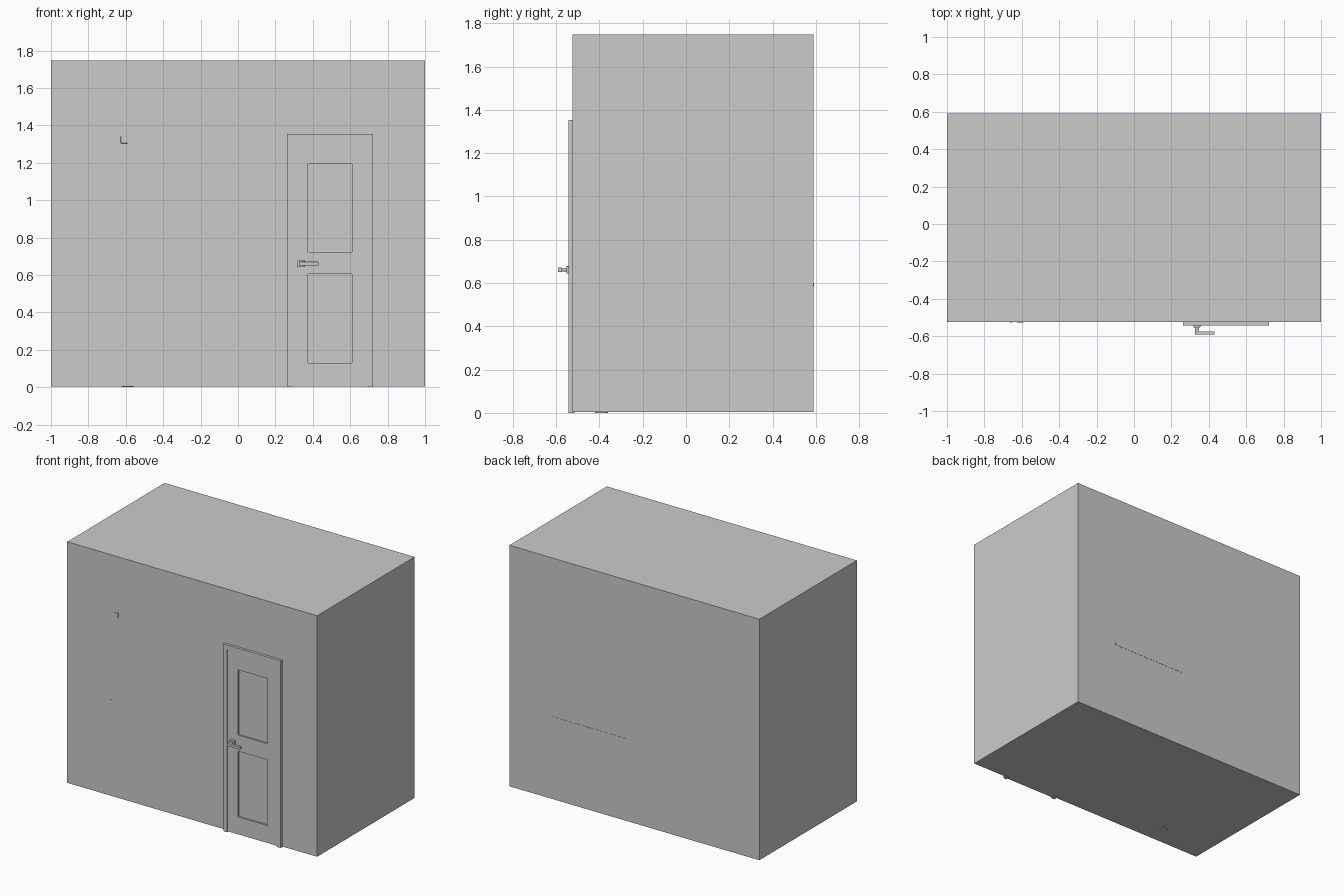
import bpy
import math

if "Cube" in bpy.data.objects:
    bpy.data.objects.remove(bpy.data.objects["Cube"])

WALL, BACK, FLOOR = -0.524, 0.59, 0.004


def box(name, x, y, z, bevel=0.0):
    bpy.ops.mesh.primitive_cube_add(size=1, location=[sum(r) / 2 for r in (x, y, z)])
    ob = bpy.context.object
    ob.name = name
    ob.scale = [r[1] - r[0] for r in (x, y, z)]
    bpy.ops.object.transform_apply(location=False, rotation=False, scale=True)
    if bevel:
        mod = ob.modifiers.new("bevel", "BEVEL")
        mod.width, mod.segments = bevel, 2
    return ob


def rod(name, loc, radius, depth, rot=(0, 0, 0), sides=24):
    bpy.ops.mesh.primitive_cylinder_add(vertices=sides, radius=radius, depth=depth,
                                        location=loc, rotation=rot)
    ob = bpy.context.object
    ob.name = name
    bpy.ops.object.shade_smooth_by_angle()
    return ob


# Room shell
box("room", (-1, 1), (WALL, BACK), (FLOOR, 1.747))

# Door frame: two jambs and a head
x0, x1, top, w = 0.263, 0.722, 1.353, 0.03
front = -0.543
for side, x in (("left", x0), ("right", x1 - w)):
    box(f"door_jamb_{side}", (x, x + w), (front, WALL + 0.01), (0, top))
box("door_head", (x0 + w, x1 - w), (front, WALL + 0.01), (top - w, top))

# Door leaf: stiles and rails leave two recessed panels
px0, px1, leaf = 0.375, 0.61, -0.536
for side, xs in (("left", (x0 + w, px0)), ("right", (px1, x1 - w))):
    box(f"door_stile_{side}", xs, (leaf, WALL + 0.01), (FLOOR, top - w))
for part, zs in (("bottom", (FLOOR, 0.13)), ("middle", (0.605, 0.722)), ("top", (1.193, top - w))):
    box(f"door_rail_{part}", (px0, px1), (leaf, WALL + 0.01), zs)

# Lever handle
box("handle_plate", (0.318, 0.355), (-0.553, leaf + 0.005), (0.643, 0.678), 0.003)
rod("handle_stem", (0.336, -0.566, 0.661), 0.009, 0.04, (math.pi / 2, 0, 0))
box("handle_lever", (0.326, 0.43), (-0.5915, -0.574), (0.651, 0.671), 0.002)

# Fittings that break through the walls
box("shower_mount", (-0.627, -0.591), (WALL - 0.002, WALL + 0.02), (1.304, 1.34), 0.001)
rod("pipe_end", (-0.656, WALL, 0.70), 0.006, 0.004, (math.pi / 2, 0, 0), 12)
box("rail_back", (0.065, 0.66), (BACK - 0.02, BACK + 0.0015), (0.583, 0.6))
rod("drain_base", (-0.59, -0.39, 0.004), 0.03, 0.008)
